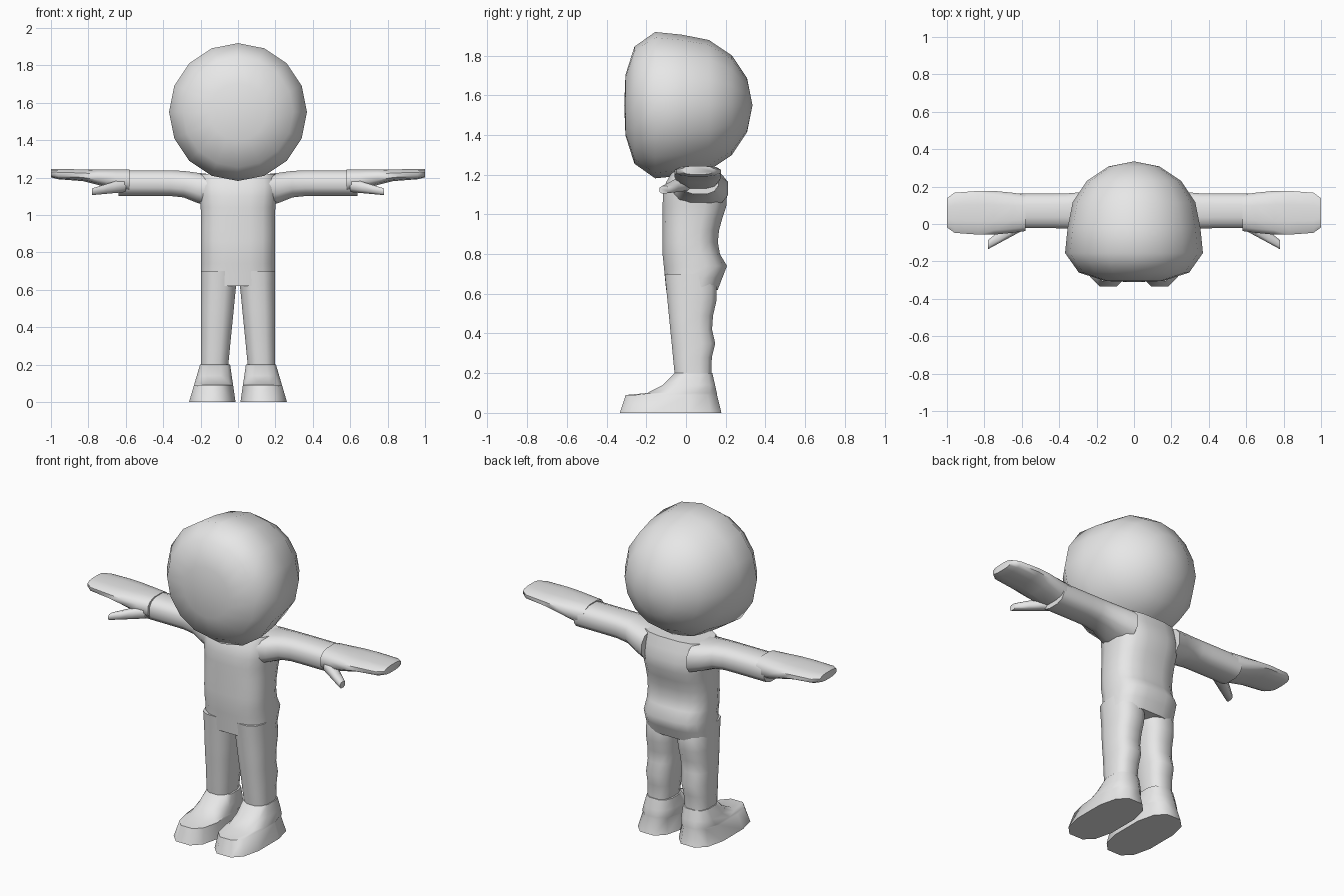
import bpy, bmesh, math
from mathutils import Vector

default_cube = bpy.data.objects.get("Cube")
if default_cube:
    bpy.data.objects.remove(default_cube, do_unlink=True)

plain_grey = bpy.data.materials.new("plain grey")
plain_grey.use_nodes = True
shade = (0.8, 0.8, 0.8, 1)
plain_grey.diffuse_color = shade
plain_grey.node_tree.nodes["Principled BSDF"].inputs["Base Color"].default_value = shade


def finish(name, bm, sharp):
    """Turn a bmesh into a smooth shaded object."""
    bmesh.ops.recalc_face_normals(bm, faces=bm.faces)
    mesh = bpy.data.meshes.new(name)
    bm.to_mesh(mesh)
    bm.free()
    mesh.materials.append(plain_grey)
    obj = bpy.data.objects.new(name, mesh)
    bpy.context.collection.objects.link(obj)
    bpy.ops.object.select_all(action="DESELECT")
    obj.select_set(True)
    bpy.context.view_layer.objects.active = obj
    bpy.ops.object.shade_smooth_by_angle(angle=math.radians(sharp))


def bump(position, centre, width):
    """Soft swelling with a height of one."""
    return math.exp(-((position - centre) / width) ** 2)


def squircle(angle, power):
    """Point on a rounded square."""
    c, s = math.cos(angle), math.sin(angle)
    return (math.copysign(abs(c) ** (2 / power), c),
            math.copysign(abs(s) ** (2 / power), s))


def loft(name, axis, sections, sides=12, power=2.7, mirror=1):
    """Skin rounded sections, each a position and the limits of the two other axes."""
    bm = bmesh.new()
    rings = []
    for position, a_low, a_high, b_low, b_high in sections:
        ring = []
        for i in range(sides):
            u, v = squircle(math.tau * (i + 0.5) / sides, power)
            a = (a_low + a_high + u * (a_high - a_low)) / 2
            b = (b_low + b_high + v * (b_high - b_low)) / 2
            x, y, z = (position, a, b) if axis == "x" else (a, b, position)
            ring.append(bm.verts.new(Vector((x * mirror, y, z))))
        rings.append(ring)
    for lower, upper in zip(rings, rings[1:]):
        for i in range(sides):
            bm.faces.new((lower[i - 1], lower[i], upper[i], upper[i - 1]))
    bm.faces.new(rings[0])
    bm.faces.new(rings[-1])
    finish(name, bm, sharp=55)


def build_head(radius, centre):
    """Ball with its poles at front and back, swollen and flattened at the face."""
    bm = bmesh.new()
    bmesh.ops.create_uvsphere(bm, u_segments=16, v_segments=8, radius=radius)
    for vert in bm.verts:
        x, depth, y = vert.co / radius
        y = -y
        if y < 0:
            swell = 1 + 0.35 * abs(y) * math.hypot(x, depth)
            x, depth = x * swell, depth * swell
            y *= 1 - 0.18 * y ** 4
        vert.co = centre + radius * Vector((x, y, depth))
    finish("head", bm, sharp=80)


def front_depth(height):
    """Belly and shin line shared by torso and legs."""
    return -min(0.12, 0.04 + 0.1 * height)


def torso_section(z):
    width = 0.2 + 0.015 * bump(z, 1.15, 0.08)
    front = front_depth(z) + 0.06 * bump(z, 1.25, 0.08)
    back = 0.16 + 0.05 * (bump(z, 0.73, 0.06) + bump(z, 1.08, 0.12))
    return z, -width, width, front, back


def leg_section(z):
    inner = max(0, 0.07 - 0.1 * z)
    back = 0.13 + 0.02 * bump(z, 0.35, 0.05) + 0.03 * bump(z, 0.6, 0.1)
    return z, inner, 0.2, front_depth(z), back


def foot_section(z, toe):
    return z, 0.01 + 0.15 * z, 0.265 - 0.3 * z, -toe, 0.185 - 0.25 * z


def arm_section(x):
    flare = bump(x, 0.15, 0.1)
    half = 0.095 + 0.05 * flare
    return x, 0.07 - half, 0.07 + half, 1.1 - 0.06 * flare, 1.24 - 0.02 * flare


def hand_section(x, half, bottom):
    return x, 0.06 - half, 0.06 + half, bottom, 1.245


def thumb_section(step):
    y, z = 0.01 - 0.04 * step, 1.16 - 0.012 * step
    half, thick = 0.05 - 0.008 * step, 0.04 - 0.007 * step
    return 0.6 + 0.06 * step, y - half, y + half, z - thick, z + thick


# Head and torso
build_head(0.355, Vector((0, -0.02, 1.55)))
loft("torso", "z", [torso_section(0.62 + 0.06 * i) for i in range(11)], sides=16, power=2.9)

# Feet: height and toe reach. Hands: distance, half width and underside
foot_steps = [(0, 0.34), (0.09, 0.31), (0.1, 0.2), (0.14, 0.12), (0.2, 0.06)]
hand_steps = [(0.58, 0.1, 1.12), (0.65, 0.11, 1.13), (0.75, 0.12, 1.16),
              (0.83, 0.12, 1.18), (0.96, 0.11, 1.19), (1, 0.08, 1.2)]

# Limbs on both sides
for side, mirror in (("left", 1), ("right", -1)):
    loft(side + "_leg", "z", [leg_section(0.14 + 0.07 * i) for i in range(9)], mirror=mirror)
    loft(side + "_foot", "z", [foot_section(*step) for step in foot_steps], mirror=mirror)
    loft(side + "_arm", "x", [arm_section(0.15 + 0.07 * i) for i in range(8)], mirror=mirror)
    loft(side + "_hand", "x", [hand_section(*step) for step in hand_steps], mirror=mirror)
    loft(side + "_thumb", "x", [thumb_section(i) for i in range(4)], sides=8, mirror=mirror)
